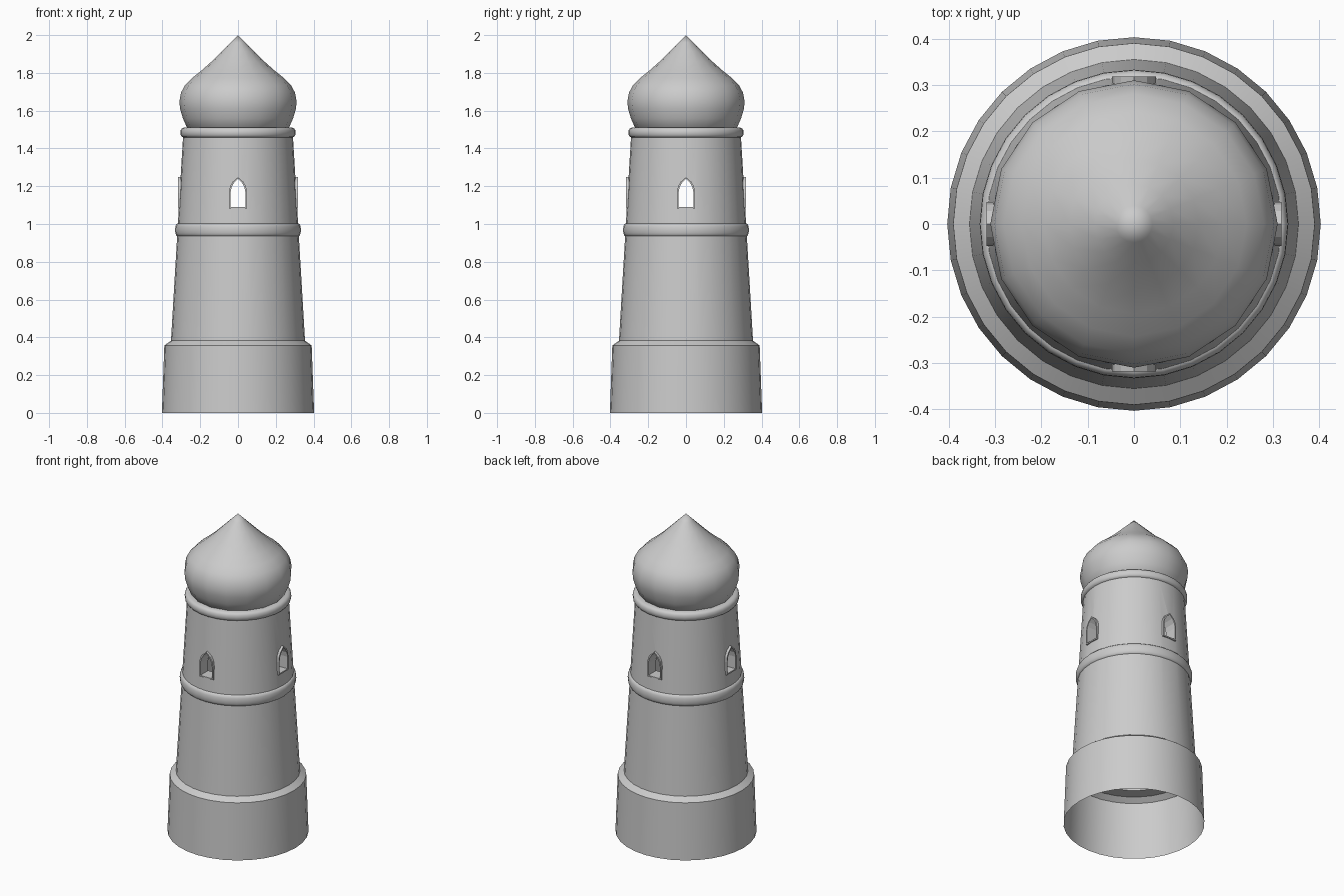
import bpy
import bmesh
from math import cos, sin, pi, radians
from mathutils import Matrix, Vector

cube = bpy.data.objects.get("Cube")
if cube:
    bpy.data.objects.remove(cube, do_unlink=True)

# One plain stone colour
stone = bpy.data.materials.new("grey_stone")
stone.use_nodes = True
colour = (0.6, 0.6, 0.6, 1)
stone.diffuse_color = colour
stone.node_tree.nodes["Principled BSDF"].inputs["Base Color"].default_value = colour


def finish(bm, name):
    """Turn a bmesh into a named object with the stone material."""
    bmesh.ops.remove_doubles(bm, verts=bm.verts[:], dist=0.0001)
    bmesh.ops.recalc_face_normals(bm, faces=bm.faces[:])
    mesh = bpy.data.meshes.new(name)
    bm.to_mesh(mesh)
    bm.free()
    mesh.materials.append(stone)
    obj = bpy.data.objects.new(name, mesh)
    bpy.context.collection.objects.link(obj)
    return obj


def smooth(obj, angle=35):
    bpy.ops.object.select_all(action="DESELECT")
    obj.select_set(True)
    bpy.context.view_layer.objects.active = obj
    bpy.ops.object.shade_smooth_by_angle(angle=radians(angle))


def lathe(name, profile, sides=32, closed=False):
    """Revolve (radius, height) points around the z axis."""
    bm = bmesh.new()
    rings = []
    for i in range(sides):
        a = 2 * pi * i / sides
        rings.append([bm.verts.new((r * cos(a), r * sin(a), z)) for r, z in profile])
    count = len(profile)
    for i in range(sides):
        a, b = rings[i], rings[(i + 1) % sides]
        for j in range(count if closed else count - 1):
            k = (j + 1) % count
            bm.faces.new((a[j], b[j], b[k], a[k]))
    return finish(bm, name)


def arch(grow=0):
    """Pointed window outline as (x, z) points, widened by grow."""
    half = [(0.04, 1.09 - grow), (0.04, 1.165), (0.034, 1.195), (0.02, 1.22)]
    right = [(x + grow, z + (grow / 2 if z > 1.18 else 0)) for x, z in half]
    left = [(-x, z) for x, z in reversed(right)]
    return right + [(0, 1.24 + grow)] + left


def rounded_band(name, inner, outer, low, high):
    """A collar with a softly rounded outer face."""
    mid, tall, deep = (low + high) / 2, (high - low) / 2, outer - inner
    outline = []
    for i in range(9):
        t = -pi / 2 + pi * i / 8
        s = 1 if sin(t) >= 0 else -1
        outline.append((inner + deep * cos(t) ** 0.6 if 0 < i < 8 else inner,
                        mid + tall * s * abs(sin(t)) ** 0.8))
    smooth(lathe(name, outline, closed=True), 50)


# Base: a thin open skirt with a sloped shoulder
base = lathe("base", [(0.403, 0), (0.39, 0.357), (0.355, 0.382)])
smooth(base, 30)

# Tower wall: a thick tapered tube
wall = lathe("tower_wall", [(0.355, 0.38), (0.29, 1.48), (0.22, 1.48), (0.28, 0.38)],
             closed=True)

# Window openings on all four sides, each with a slim raised lining
for i, side in enumerate(("front", "left", "back", "right")):
    turn = Matrix.Rotation(i * pi / 2, 4, "Z")

    bm = bmesh.new()
    near = [bm.verts.new(turn @ Vector((x, -0.45, z))) for x, z in arch(0.004)]
    far = [bm.verts.new(turn @ Vector((x, -0.12, z))) for x, z in arch(0.004)]
    bm.faces.new(near)
    bm.faces.new(far)
    for j in range(len(near)):
        k = (j + 1) % len(near)
        bm.faces.new((near[j], near[k], far[k], far[j]))
    cutter = finish(bm, "window_cutter")
    cutter.hide_render = True
    cut = wall.modifiers.new("window", "BOOLEAN")
    cut.operation = "DIFFERENCE"
    cut.solver = "EXACT"
    cut.object = cutter
    bpy.context.view_layer.objects.active = wall
    bpy.ops.object.modifier_apply(modifier=cut.name)
    bpy.data.objects.remove(cutter, do_unlink=True)

    bm = bmesh.new()
    loops = []
    for grow, y in ((0, -0.318), (0.008, -0.318), (0.008, -0.24), (0, -0.24)):
        loops.append([bm.verts.new(turn @ Vector((x, y, z))) for x, z in arch(grow)])
    for n in range(4):
        a, b = loops[n], loops[(n + 1) % 4]
        for j in range(len(a)):
            k = (j + 1) % len(a)
            bm.faces.new((a[j], a[k], b[k], b[j]))
    finish(bm, side + "_window_lining")
smooth(wall, 30)

# Collars around the middle and the top
rounded_band("middle_collar", 0.305, 0.333, 0.932, 1.005)
rounded_band("top_collar", 0.265, 0.305, 1.455, 1.512)

# Onion dome
dome = lathe("onion_dome", [
    (0.24, 1.49), (0.27, 1.51), (0.292, 1.56), (0.307, 1.61), (0.31, 1.65),
    (0.302, 1.695), (0.281, 1.735), (0.243, 1.773), (0.194, 1.812),
    (0.14, 1.86), (0.085, 1.915), (0.04, 1.96), (0, 2.0)], sides=16)
smooth(dome, 60)
